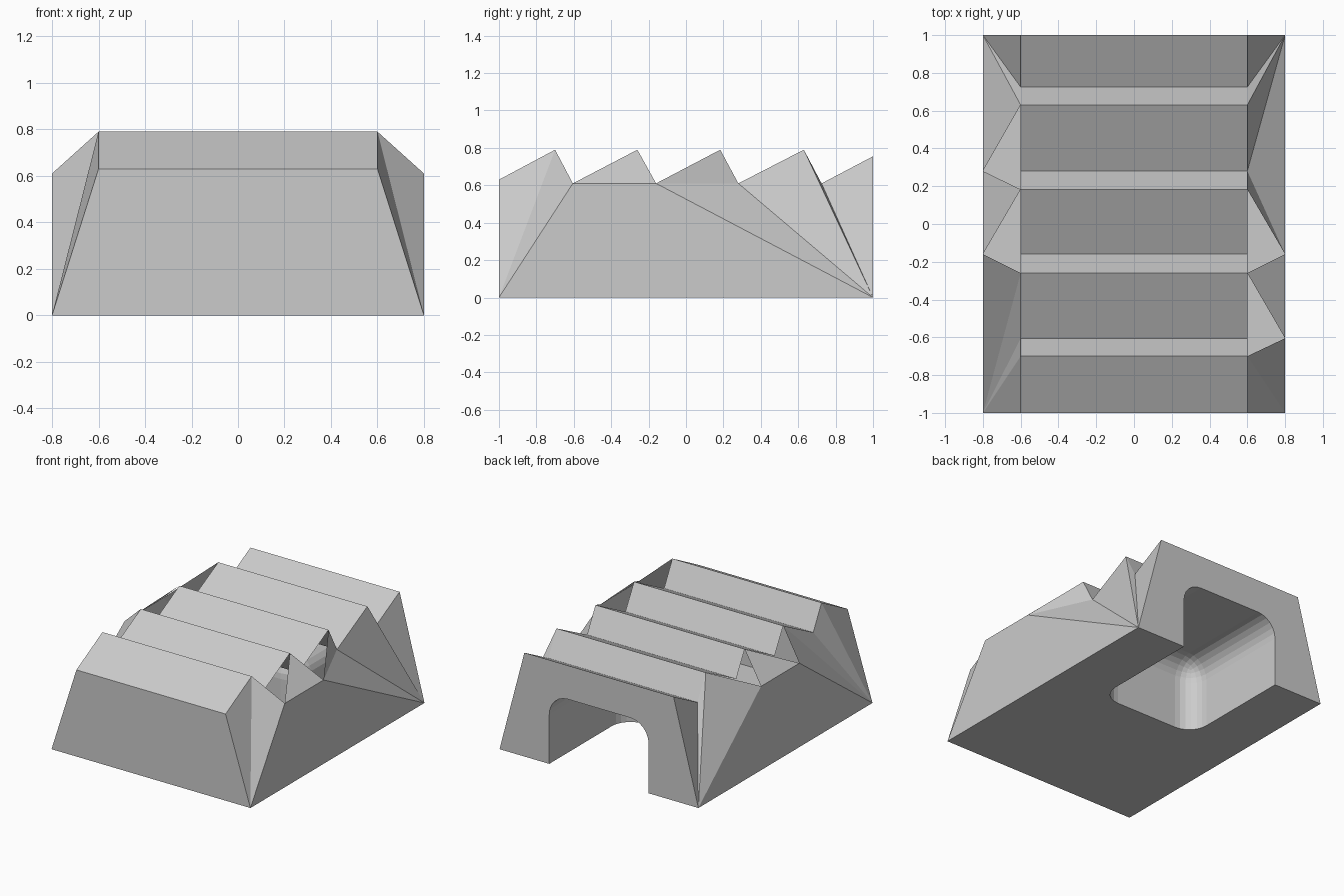
import bpy, bmesh
from math import atan2

if "Cube" in bpy.data.objects:
    bpy.data.objects.remove(bpy.data.objects["Cube"])

bm = bmesh.new()

def face(*pts):
    bm.faces.new([bm.verts.new(p) for p in pts])

# Rounded cavity, open at the floor and the back
H, Y0, TOP, R = 0.4, 0.13, 0.51, 0.15
box = bmesh.ops.create_cube(bm, size=1)["verts"]
for v in box:
    v.co = (v.co.x * 2 * H, Y0 if v.co.y < 0 else 1, TOP if v.co.z > 0 else 0)
def on_opening(e):
    return all(v.co.z < 1e-4 for v in e.verts) or all(v.co.y > 0.9999 for v in e.verts)
bmesh.ops.bevel(bm, geom=[e for e in bm.edges if not on_opening(e)], offset=R,
                segments=6, profile=0.5, affect='EDGES')
openings = [f for f in bm.faces if all(v.co.z < 1e-4 for v in f.verts)
            or all(v.co.y > 0.9999 for v in f.verts)]
bmesh.ops.delete(bm, geom=openings, context='FACES_ONLY')
bmesh.ops.remove_doubles(bm, verts=bm.verts[:], dist=1e-4)
floor_rim = sorted([v.co.copy() for v in bm.verts if v.co.z < 1e-4],
                   key=lambda c: atan2(1 - c.y, c.x))
back_rim = sorted([v.co.copy() for v in bm.verts if v.co.y > 0.9999],
                  key=lambda c: atan2(c.z, c.x))

# Sawtooth profile (y, z) across the top
saw = [(-1, .63), (-.7, .79), (-.605, .61), (-.26, .79), (-.16, .61),
       (.183, .79), (.28, .61), (.63, .79), (.725, .61), (1, .755)]
for (y1, z1), (y2, z2) in zip(saw, saw[1:]):
    face((-.6, y1, z1), (.6, y1, z1), (.6, y2, z2), (-.6, y2, z2))

# Front, back and floor
face((-.8, -1, 0), (.8, -1, 0), (.6, -1, .63), (-.6, -1, .63))
face((.8, 1, 0), (.6, 1, .755), (-.6, 1, .755), (-.8, 1, 0), *reversed(back_rim))
face((-.8, 1, 0), (-.8, -1, 0), (.8, -1, 0), (.8, 1, 0), *floor_rim)

# Sloping sides: i = inner profile point, o = valley pulled out to full width
def side(s, near, far, o1, o2, peak):
    i = lambda k: (s * .6, *saw[k])
    o = lambda k: (s * .8, *saw[k])
    a, b = (s * .8, near, 0), (s * .8, far, 0)
    face(a, b, o(o2), o(o1))
    face(o(o1), i(peak), o(o2))
    return i, o, a, b

# Right side
i, o, a, b = side(1, -1, 1, 2, 4, 3)
face(i(0), a, i(1))
face(i(1), a, o(2))
face(i(5), o(4), i(6))
face(o(4), b, i(6))
for k in (6, 7, 8):
    face(i(k), b, i(k + 1))

# Left side
i, o, a, b = side(-1, 1, -1, 6, 4, 5)
for k in (9, 8):
    face(i(k), a, i(k - 1))
face(i(7), a, o(6))
face(o(4), b, i(3))
for k in (3, 2, 1):
    face(i(k), b, i(k - 1))

bmesh.ops.remove_doubles(bm, verts=bm.verts[:], dist=1e-4)
bmesh.ops.recalc_face_normals(bm, faces=bm.faces[:])
me = bpy.data.meshes.new("ridged_block")
bm.to_mesh(me)
bm.free()
bpy.context.collection.objects.link(bpy.data.objects.new("ridged_block", me))
